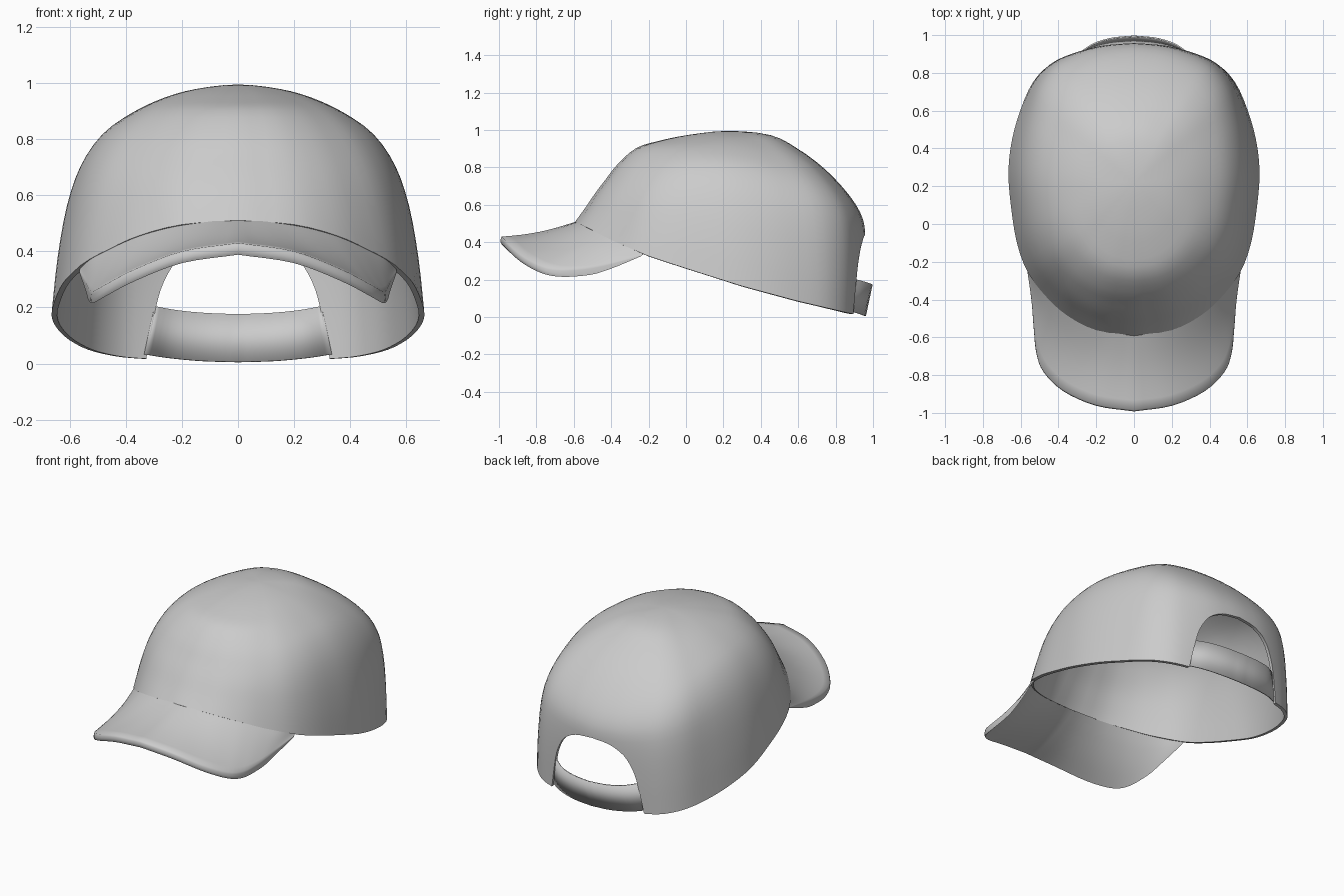
import bpy, math
from mathutils import Vector

if "Cube" in bpy.data.objects:
    bpy.data.objects.remove(bpy.data.objects["Cube"], do_unlink=True)

grey = bpy.data.materials.new("cap grey")
grey.use_nodes = True
COLOUR = (0.6, 0.6, 0.6, 1)
grey.diffuse_color = COLOUR
grey.node_tree.nodes["Principled BSDF"].inputs["Base Color"].default_value = COLOUR


def spline(points, steps):
    """Smooth curve through the points, with `steps` samples per span."""
    p = [Vector(q) for q in points]
    p = [2 * p[0] - p[1]] + p + [2 * p[-1] - p[-2]]
    out = []
    for a, b, c, d in zip(p, p[1:], p[2:], p[3:]):
        for k in range(steps):
            t = k / steps
            out.append(0.5 * (2 * b + (c - a) * t + (2 * a - 5 * b + 4 * c - d) * t * t
                              + (3 * b - a - 3 * c + d) * t ** 3))
    return out + [p[-2]]


def profile(*points):
    """Dome profile from apex to rim, level at the apex."""
    return spline([(-points[1][0], points[1][1]), *points], 3)[3:]


def mirrored(half):
    """Full left-right curve from a half that starts on the centre line."""
    return [Vector((-p[0], *p[1:])) for p in reversed(half[1:])] + half


def make(name, verts, faces):
    mesh = bpy.data.meshes.new(name)
    mesh.from_pydata(verts, [], faces)
    mesh.materials.append(grey)
    obj = bpy.data.objects.new(name, mesh)
    bpy.context.collection.objects.link(obj)
    return obj


def loft(name, rows):
    n = len(rows[0])
    faces = [(i * n + j, (i + 1) * n + j, (i + 1) * n + j + 1, i * n + j + 1)
             for i in range(len(rows) - 1) for j in range(n - 1)]
    return make(name, [v for r in rows for v in r], faces)


def solidify(obj, thickness, offset):
    m = obj.modifiers.new("thickness", 'SOLIDIFY')
    m.thickness, m.offset = thickness, offset


def activate(obj):
    bpy.ops.object.select_all(action='DESELECT')
    obj.select_set(True)
    bpy.context.view_layer.objects.active = obj


def smooth(obj, angle):
    activate(obj)
    bpy.ops.object.shade_smooth_by_angle(angle=math.radians(angle))


# Height of the crown's lower edge, falling from front to back
RIM = [(-.6, .515), (-.4, .412), (-.2, .325), (0, .26), (.3, .165), (.6, .085), (.88, .022), (1, 0)]


def rim_z(y):
    for (y0, z0), (y1, z1) in zip(RIM, RIM[1:]):
        if y <= y1:
            return z0 + (z1 - z0) * (y - y0) / (y1 - y0)
    return RIM[-1][1]


# Crown: plan outline (right half) and three profiles from apex to rim as
# fractions of radius and height, blended around the outline
CENTRE_Y, TOP = .22, .995
plan = spline([(0, -.592), (.2, -.562), (.35, -.487), (.46, -.39), (.56, -.26), (.62, -.1),
               (.652, .1), (.665, .28), (.647, .45), (.605, .61), (.542, .76), (.45, .86),
               (.34, .912), (.18, .95), (0, .962)], 3)
front = profile((0, 1), (.253, .957), (.45, .89), (.6, .81), (.72, .635), (.8, .465),
                (.87, .31), (.935, .15), (1, 0))
side = profile((0, 1), (.226, .98), (.4, .94), (.571, .873), (.73, .778), (.845, .64),
               (.92, .46), (.97, .23), (1, 0))
back = profile((0, 1), (.31, .978), (.51, .903), (.71, .79), (.886, .646), (.978, .523),
               (.995, .4), (.985, .2), (.965, 0))
ring = plan + [Vector((-p.x, p.y)) for p in reversed(plan[1:-1])]
n = len(ring)
verts = [(0, CENTRE_Y, TOP)]
for i in range(1, len(front)):
    for p in ring:
        dx, dy = p.x, p.y - CENTRE_Y
        c2 = (dy / .78) ** 2 / ((dy / .78) ** 2 + (dx / .665) ** 2)
        end = front if dy < 0 else back
        f = end[i] * c2 + side[i] * (1 - c2)
        low = rim_z(p.y)
        verts.append((dx * f.x, CENTRE_Y + dy * f.x, low + (TOP - low) * f.y))
faces = [(0, 1 + j, 1 + (j + 1) % n) for j in range(n)]
for i in range(len(front) - 2):
    for j in range(n):
        a, b = 1 + i * n, 1 + (j + 1) % n + i * n
        faces.append((a + j, a + j + n, b + n, b))
crown = make("crown", verts, faces)
solidify(crown, .02, -1)

# Arched rear opening, cut with a prism that is then discarded
arch = mirrored(spline([(0, .44), (.12, .425), (.21, .375), (.265, .29), (.295, .19),
                        (.325, .03), (.345, -.1)], 3))
arch.reverse()
m = len(arch)
cutter = make("arch_cutter",
              [(p.x, y, p.y) for y in (.6, 1.2) for p in arch],
              [tuple(range(m)), tuple(reversed(range(m, 2 * m)))]
              + [(j, j + m, (j + 1) % m + m, (j + 1) % m) for j in range(m)])
cutter.hide_render = True
cut = crown.modifiers.new("rear opening", 'BOOLEAN')
cut.object, cut.operation, cut.solver = cutter, 'DIFFERENCE', 'EXACT'
activate(crown)
for name in ("thickness", "rear opening"):
    bpy.ops.object.modifier_apply(modifier=name)
bpy.data.objects.remove(cutter, do_unlink=True)
smooth(crown, 40)

# Brim: lofted from the crown's front edge to a drooping outer edge, round the
# rolled edge and back underneath, thinning to nothing at the crown
inner = mirrored(spline([(x, y + .012, rim_z(y) + .004) for x, y in
                         ((0, -.59), (.1, -.582), (.22, -.552), (.33, -.498), (.41, -.438),
                          (.48, -.368), (.53, -.305), (.562, -.235))], 4))
outer = mirrored(spline([(0, -.985, .43), (.2, -.955, .4), (.37, -.88, .335), (.475, -.78, .28),
                         (.515, -.68, .258), (.53, -.55, .263), (.543, -.4, .288),
                         (.566, -.24, .33)], 4))
top = [(k / 8, 0) for k in range(9)]
roll = [(1.012, .008), (1.018, .02), (1.012, .033)]
under = [(k / 8, .008 + .034 * (k / 8) ** .6) for k in range(8, -1, -1)]
rows = []
for t, drop in top + roll + under:
    row = []
    for a, b in zip(inner, outer):
        p = a.lerp(b, t)
        reach = (a - b).length
        p.z -= .016 * math.sin(math.pi * min(t, 1)) * min(1, reach / .4)
        p.z -= drop * min(1, reach / .2)
        row.append(p)
    rows.append(row)
brim = loft("brim", rows)
smooth(brim, 60)

# Adjustment strap across the rear opening, leaning outward at the top
low = mirrored(spline([(0, .958, .005), (.13, .948, .009), (.25, .918, .02), (.335, .872, .033)], 4))
high = mirrored(spline([(0, .994, .175), (.12, .982, .18), (.22, .95, .19), (.3, .893, .205)], 4))
strap = loft("rear_strap", [low, high])
solidify(strap, .008, 0)
smooth(strap, 40)
